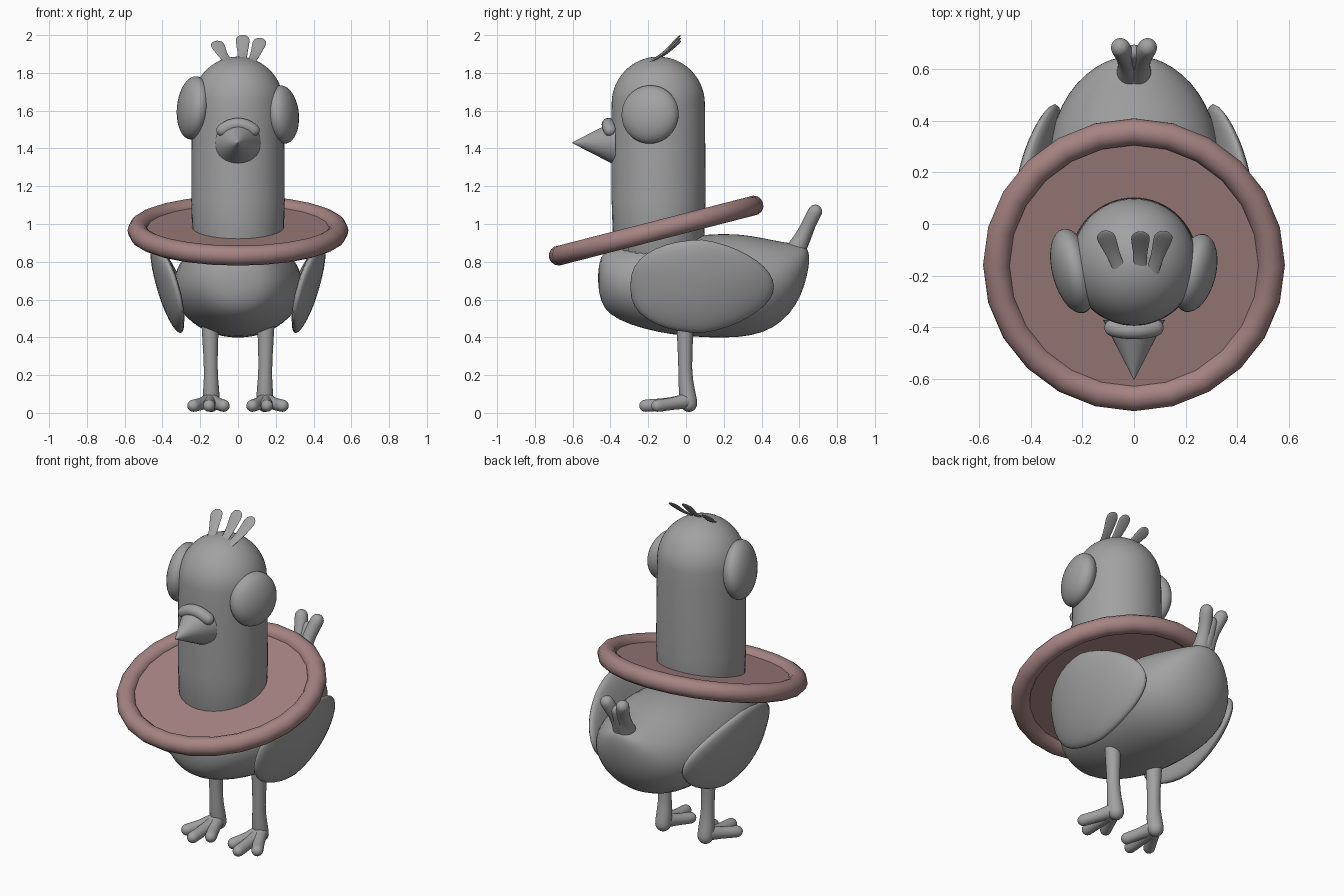
import bpy, bmesh, math
from mathutils import Vector, Matrix

cube = bpy.data.objects.get("Cube")
if cube:
    bpy.data.objects.remove(cube, do_unlink=True)


def material(name, color):
    m = bpy.data.materials.new(name)
    m.use_nodes = True
    m.diffuse_color = color
    bsdf = next(n for n in m.node_tree.nodes if n.type == "BSDF_PRINCIPLED")
    bsdf.inputs["Base Color"].default_value = color
    return m


grey = material("plain grey", (0.36, 0.36, 0.36, 1))
pink = material("dusty pink", (0.38, 0.23, 0.225, 1))


def finish(name, bm, mat=grey, subdiv=0, angle=40):
    bmesh.ops.recalc_face_normals(bm, faces=bm.faces)
    me = bpy.data.meshes.new(name)
    bm.to_mesh(me)
    bm.free()
    ob = bpy.data.objects.new(name, me)
    bpy.context.collection.objects.link(ob)
    me.materials.append(mat)
    bpy.ops.object.select_all(action="DESELECT")
    ob.select_set(True)
    bpy.context.view_layer.objects.active = ob
    bpy.ops.object.shade_smooth_by_angle(angle=math.radians(angle))
    if subdiv:
        mod = ob.modifiers.new("Smooth", "SUBSURF")
        mod.levels = mod.render_levels = subdiv
    return ob


def loft(name, stations, axis=None, side=(1, 0, 0), seg=16, rounded=True, subdiv=1):
    """Elliptical rings through stations (x, y, z, side radius[, other radius])."""
    st = [(Vector(s[:3]), s[3], s[-1]) for s in stations]
    if rounded:
        def cap(end, before):
            p, a, b = end
            d = (p - before[0]).normalized()
            return [(p + d * a * math.sin(t), a * math.cos(t), b * math.cos(t))
                    for t in (0.5, 1.0, 1.4)]
        st = cap(st[0], st[1])[::-1] + st + cap(st[-1], st[-2])
    bm = bmesh.new()
    rings = []
    for i, (p, a, b) in enumerate(st):
        t = Vector(axis) if axis else st[min(i + 1, len(st) - 1)][0] - st[max(i - 1, 0)][0]
        t.normalize()
        u = Vector(side)
        u = (u - t * u.dot(t)).normalized()
        v = t.cross(u)
        rings.append([bm.verts.new(p + u * a * math.cos(k * math.tau / seg)
                                   + v * b * math.sin(k * math.tau / seg)) for k in range(seg)])
    for r, q in zip(rings, rings[1:]):
        for k in range(seg):
            n = (k + 1) % seg
            bm.faces.new((r[k], r[n], q[n], q[k]))
    bm.faces.new(rings[0])
    bm.faces.new(rings[-1])
    return finish(name, bm, subdiv=subdiv, angle=80)


# Body: y, bottom, top, half width
profile = [(-0.466, 0.69, 0.74, 0.02), (-0.455, 0.59, 0.83, 0.12), (-0.41, 0.52, 0.87, 0.2),
           (-0.3, 0.465, 0.9, 0.27), (-0.15, 0.425, 0.92, 0.32), (0.0, 0.403, 0.935, 0.345),
           (0.2, 0.393, 0.955, 0.345), (0.35, 0.405, 0.94, 0.325), (0.46, 0.445, 0.915, 0.285),
           (0.55, 0.52, 0.9, 0.225), (0.61, 0.62, 0.89, 0.15), (0.64, 0.72, 0.88, 0.09),
           (0.652, 0.79, 0.84, 0.02)]
loft("body", [(0, y, (lo + hi) / 2, w, (hi - lo) / 2) for y, lo, hi, w in profile],
     axis=(0, 1, 0), seg=28, rounded=False)

# Neck and domed head
dome = [(0, -0.147, 1.635 + 0.252 * math.sin(t), 0.245 * math.cos(t), 0.25 * math.cos(t))
        for t in (i * math.pi / 18 for i in range(9))]
dome.append((0, -0.147, 1.886, 0.008, 0.008))
loft("neck_and_head", [(0, -0.145, 0.7, 0.25), (0, -0.145, 1.1, 0.25)] + dome,
     axis=(0, 0, 1), seg=32, rounded=False)

# Tail feathers
for s, part in ((1, "left"), (-1, "right")):
    loft("tail_feather_" + part, [(0.01 * s, 0.57, 0.84, 0.065), (0.02 * s, 0.607, 0.91, 0.043),
         (0.027 * s, 0.64, 0.98, 0.036), (0.052 * s, 0.683, 1.064, 0.04)])
loft("tail_feather_middle", [(0, 0.6, 0.88, 0.045), (0, 0.665, 1.02, 0.032)])

# Beak: cone with a fleshy ridge over it
bm = bmesh.new()
bmesh.ops.create_cone(bm, cap_ends=True, segments=32, radius1=0.12, radius2=0.002, depth=0.23,
                      matrix=Matrix.Translation((0, -0.487, 1.43)) @ Matrix.Rotation(math.pi / 2, 4, "X"))
finish("beak", bm)
loft("beak_ridge", [(x, -0.412 + 1.5 * x * x, 1.53 - 5 * x * x, 0.036)
                    for x in (-0.08, -0.04, 0, 0.04, 0.08)], side=(0, 1, 0))

# Eyes, one larger than the other
for part, s, r, y, z in (("left", 1, 0.155, -0.19, 1.58), ("right", -1, 0.168, -0.182, 1.615)):
    bm = bmesh.new()
    bmesh.ops.create_uvsphere(bm, u_segments=32, v_segments=20, radius=1)
    bm.transform(Matrix.Translation((0.236 * s, y, z)) @ Matrix.Rotation(-0.25 * s, 4, "Z")
                 @ Matrix.Rotation(-0.1 * s, 4, "Y") @ Matrix.Diagonal((0.08, r, r, 1)))
    finish("eye_" + part, bm)

# Wings: flattened spheres shaped to a blunt front and a pointed back
for part, s in (("left", 1), ("right", -1)):
    bm = bmesh.new()
    bmesh.ops.create_uvsphere(bm, u_segments=36, v_segments=16, radius=1)
    bm.transform(Matrix.Rotation(math.pi / 2, 4, "Y"))
    for v in bm.verts:
        d, c, h = v.co
        rim = math.hypot(c, h)
        if rim > 1e-5:
            c, h = c / rim, h / rim
        if c > 0:
            h *= 1 - 0.2 * c
        else:
            h = math.copysign(abs(h) ** 0.8, h)
        y = 0.085 + 0.38 * c * rim
        z = 0.67 + 0.247 * h * rim
        mid = 0.375 + 0.28 * (z - 0.67) - 0.4 * (y - 0.05) ** 2
        v.co = (s * (mid + 0.058 * d), y, z)
    finish("wing_" + part, bm, angle=80)

# Legs and toes
for part, s in (("left", 1), ("right", -1)):
    loft("leg_" + part, [(0.148 * s, -0.005, 0.52, 0.05), (0.147 * s, -0.005, 0.4, 0.043),
         (0.144 * s, -0.005, 0.22, 0.035), (0.142 * s, 0.002, 0.13, 0.043),
         (0.142 * s, 0.015, 0.052, 0.048)])
    for toe, mx, x, y in (("outer", 0.19, 0.235, -0.15), ("middle", 0.15, 0.153, -0.213),
                          ("inner", 0.11, 0.077, -0.15)):
        loft(f"toe_{toe}_{part}", [(0.145 * s, 0.01, 0.065, 0.045), (mx * s, -0.07, 0.048, 0.031),
             (x * s, y, 0.038, 0.035)])

# Crest: three curled flat feathers
for part, x0, x1, top in (("right", -0.05, -0.107, 1.945), ("middle", 0.023, 0.025, 1.972),
                          ("left", 0.07, 0.113, 1.958)):
    rise = top - 1.86
    loft("crest_feather_" + part,
         [(x0 + (x1 - x0) * f, -0.19 + 0.135 * f, 1.86 + rise * (0.5 * f + 0.5 * f * f), w, 0.007)
          for f, w in ((0, 0.026), (0.35, 0.025), (0.65, 0.03), (1, 0.04))], seg=12)

# Tilted collar: rim and disc
tilt = Matrix.Translation((0, -0.158, 0.965)) @ Matrix.Rotation(math.radians(14.4), 4, "X")
bpy.ops.mesh.primitive_torus_add(major_segments=24, minor_segments=14,
                                 major_radius=0.532, minor_radius=0.053)
rim = bpy.context.object
rim.name = "collar_rim"
rim.data.transform(tilt)
rim.data.materials.append(pink)
bpy.ops.object.shade_smooth_by_angle(angle=math.radians(60))
bm = bmesh.new()
bmesh.ops.create_cone(bm, cap_ends=True, segments=24, radius1=0.52, radius2=0.52, depth=0.03,
                      matrix=tilt)
finish("collar_disc", bm, pink)
